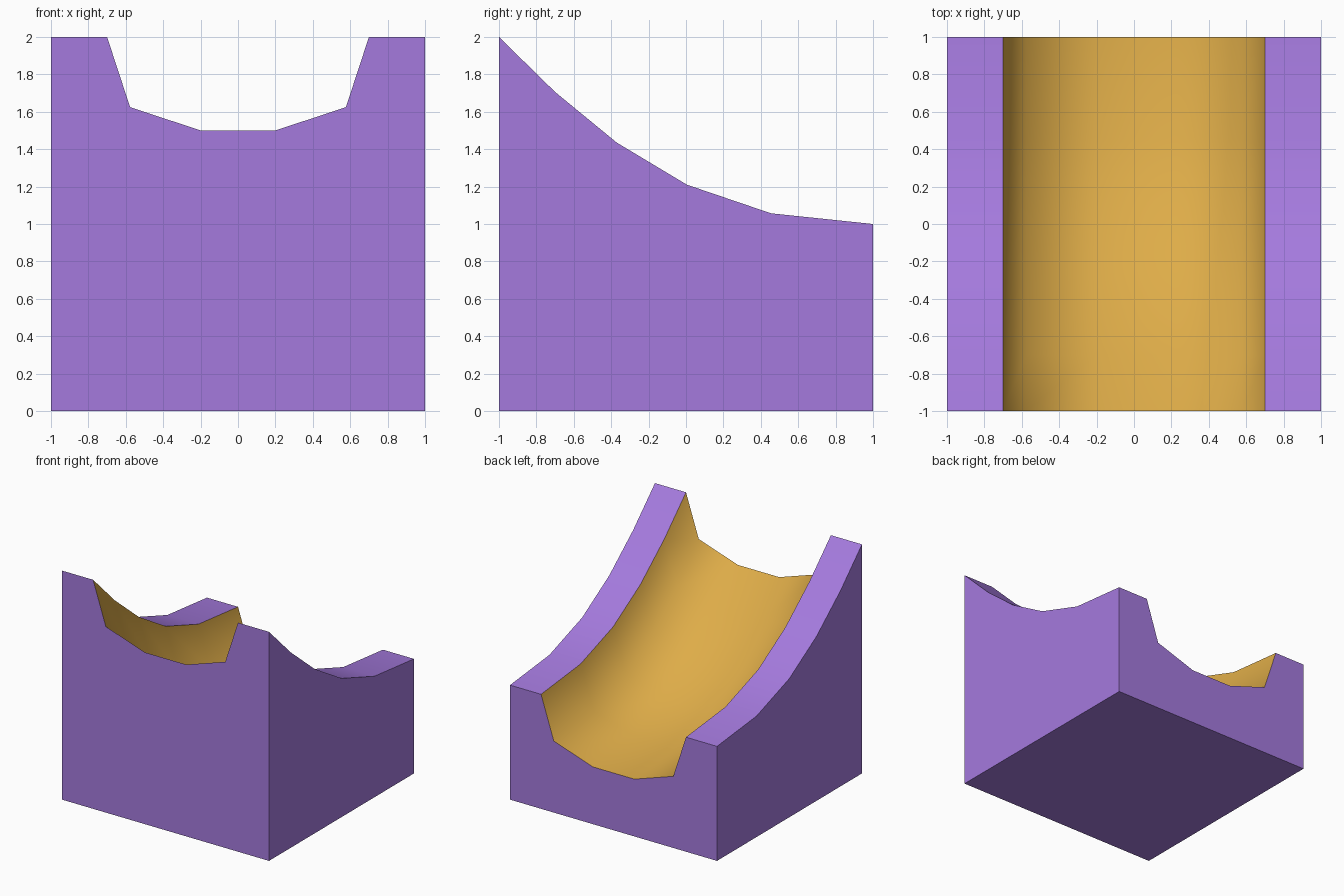
import bpy, bmesh, math

if "Cube" in bpy.data.objects:
    bpy.data.objects.remove(bpy.data.objects["Cube"])


def material(name, rgb):
    m = bpy.data.materials.new(name)
    m.diffuse_color = (*rgb, 1.0)
    m.use_nodes = True
    m.node_tree.nodes["Principled BSDF"].inputs["Base Color"].default_value = m.diffuse_color
    return m


# Curved slope along y (y, height) and the channel section across x (x, drop)
slope = [(-1, 2.0), (-0.7, 1.706), (-0.37, 1.435), (0.005, 1.21), (0.455, 1.057), (1, 1.0)]
half = [(1, 0), (0.7, 0), (0.577, 0.375), (0.2, 0.5)]
section = [(-x, d) for x, d in half] + half[::-1]

bm = bmesh.new()

# Top surface: the section swept down the slope
rows = [[bm.verts.new((x, y, z - d)) for x, d in section] for y, z in slope]
for a, b in zip(rows, rows[1:]):
    for i in range(len(section) - 1):
        f = bm.faces.new((a[i], a[i + 1], b[i + 1], b[i]))
        f.smooth = True
        f.material_index = 1 if 0 < i < len(section) - 2 else 0

# Base, end walls and side walls
fl, fr, br, bl = [bm.verts.new((x, y, 0)) for x, y in ((-1, -1), (1, -1), (1, 1), (-1, 1))]
bm.faces.new((bl, br, fr, fl))
bm.faces.new([fl, fr] + rows[0][::-1])
bm.faces.new([br, bl] + rows[-1])
bm.faces.new([fr, br] + [r[-1] for r in reversed(rows)])
bm.faces.new([bl, fl] + [r[0] for r in rows])
bmesh.ops.recalc_face_normals(bm, faces=bm.faces)

# Keep the rims and outer corners crisp, the curved surfaces smooth
for e in bm.edges:
    if e.calc_face_angle(0) > math.radians(60):
        e.smooth = False

mesh = bpy.data.meshes.new("curved_channel_block")
bm.to_mesh(mesh)
bm.free()
mesh.materials.append(material("purple", (0.376, 0.195, 0.73)))
mesh.materials.append(material("gold", (0.73, 0.413, 0.065)))
obj = bpy.data.objects.new("curved_channel_block", mesh)
bpy.context.collection.objects.link(obj)
